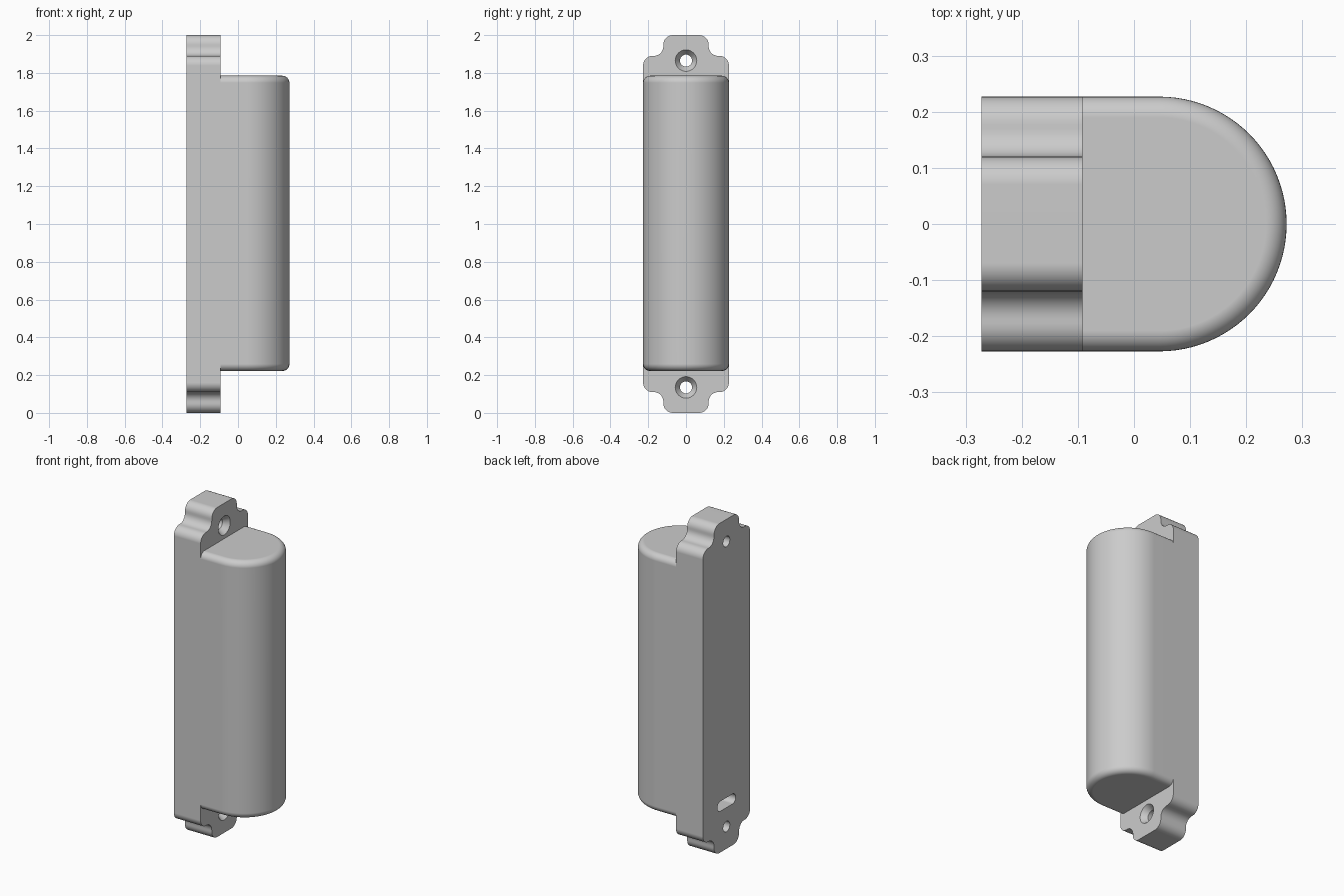
import bpy, bmesh, math
from math import sin, cos, pi

if "Cube" in bpy.data.objects:
    bpy.data.objects.remove(bpy.data.objects["Cube"])

X0, X1 = -0.272, -0.092      # back and front of the mounting plate
W = 0.227                    # half width
Z0, Z1 = 0.222, 1.785        # ends of the rounded housing
CX, FIL = 0.045, 0.037       # centre of round nose, end fillet radius

grey = bpy.data.materials.new("light_grey")
grey.diffuse_color = (0.6, 0.6, 0.6, 1)
grey.use_nodes = True
grey.node_tree.nodes["Principled BSDF"].inputs["Base Color"].default_value = grey.diffuse_color


def loft(name, rings):
    """Solid through equal-length point rings, capped at both ends."""
    bm = bmesh.new()
    vs = [[bm.verts.new(p) for p in r] for r in rings]
    n = len(vs[0])
    for a, b in zip(vs, vs[1:]):
        for i in range(n):
            j = (i + 1) % n
            bm.faces.new((a[i], a[j], b[j], b[i]))
    bm.faces.new(vs[0])
    bm.faces.new(vs[-1])
    bmesh.ops.recalc_face_normals(bm, faces=bm.faces)
    me = bpy.data.meshes.new(name)
    bm.to_mesh(me)
    bm.free()
    ob = bpy.data.objects.new(name, me)
    bpy.context.collection.objects.link(ob)
    me.materials.append(grey)
    return ob


def arc(cx, cy, r, a0, a1, n=8):
    return [(cx + r * cos(math.radians(a0 + (a1 - a0) * i / n)),
             cy + r * sin(math.radians(a0 + (a1 - a0) * i / n))) for i in range(n + 1)]


def combine(target, other, op):
    m = target.modifiers.new(op.lower(), 'BOOLEAN')
    m.operation, m.object, m.solver = op, other, 'EXACT'
    bpy.context.view_layer.objects.active = target
    bpy.ops.object.modifier_apply(modifier=m.name)
    bpy.data.objects.remove(other)


# mounting plate with stepped, rounded ears (one quarter mirrored twice)
q = (arc(0.07, 0.05, 0.05, -90, 0)
     + arc(0.17, 0.06, 0.05, 180, 90)
     + arc(W - 0.05, 0.16, 0.05, -90, 0))
right = q + [(y, 2 - z) for y, z in reversed(q)]
outline = right + [(-y, z) for y, z in reversed(right)]
housing = loft("sensor_housing", [[(x, y, z) for y, z in outline] for x in (X0, X1)])


# D-shaped housing, filleted round its two ends
def d_ring(inset, z):
    pts = arc(CX, 0, W - inset, -90, 90, 48)
    back = X1 - 0.03
    return [(back, -(W - inset), z)] + [(x, y, z) for x, y in pts] + [(back, W - inset, z)]


steps = [i * pi / 2 / 8 for i in range(9)]
low = [(FIL * (1 - sin(t)), Z0 + FIL * (1 - cos(t))) for t in steps]
levels = low + [(d, Z0 + Z1 - z) for d, z in reversed(low)]
body = loft("rounded_body", [d_ring(d, z) for d, z in levels])
combine(housing, body, 'UNION')

# countersunk screw holes
for zc in (0.135, 1.865):
    prof = [(X0 - 0.05, 0.032), (X1 - 0.035, 0.032), (X1, 0.057), (X1 + 0.02, 0.057)]
    hole = loft("screw_hole", [[(x, r * cos(2 * pi * i / 32), zc + r * sin(2 * pi * i / 32))
                                for i in range(32)] for x, r in prof])
    combine(housing, hole, 'DIFFERENCE')

# cable slot in the back
slot_outline = arc(0.058, 0.28, 0.03, -90, 90, 12) + arc(-0.058, 0.28, 0.03, 90, 270, 12)
slot = loft("cable_slot", [[(x, y, z) for y, z in slot_outline] for x in (X0 - 0.05, X1)])
combine(housing, slot, 'DIFFERENCE')

# smooth curves, crisp edges
bpy.ops.object.select_all(action='DESELECT')
housing.select_set(True)
bpy.context.view_layer.objects.active = housing
bpy.ops.object.shade_smooth_by_angle(angle=math.radians(30))
wn = housing.modifiers.new("flat_faces", 'WEIGHTED_NORMAL')
wn.keep_sharp = True
